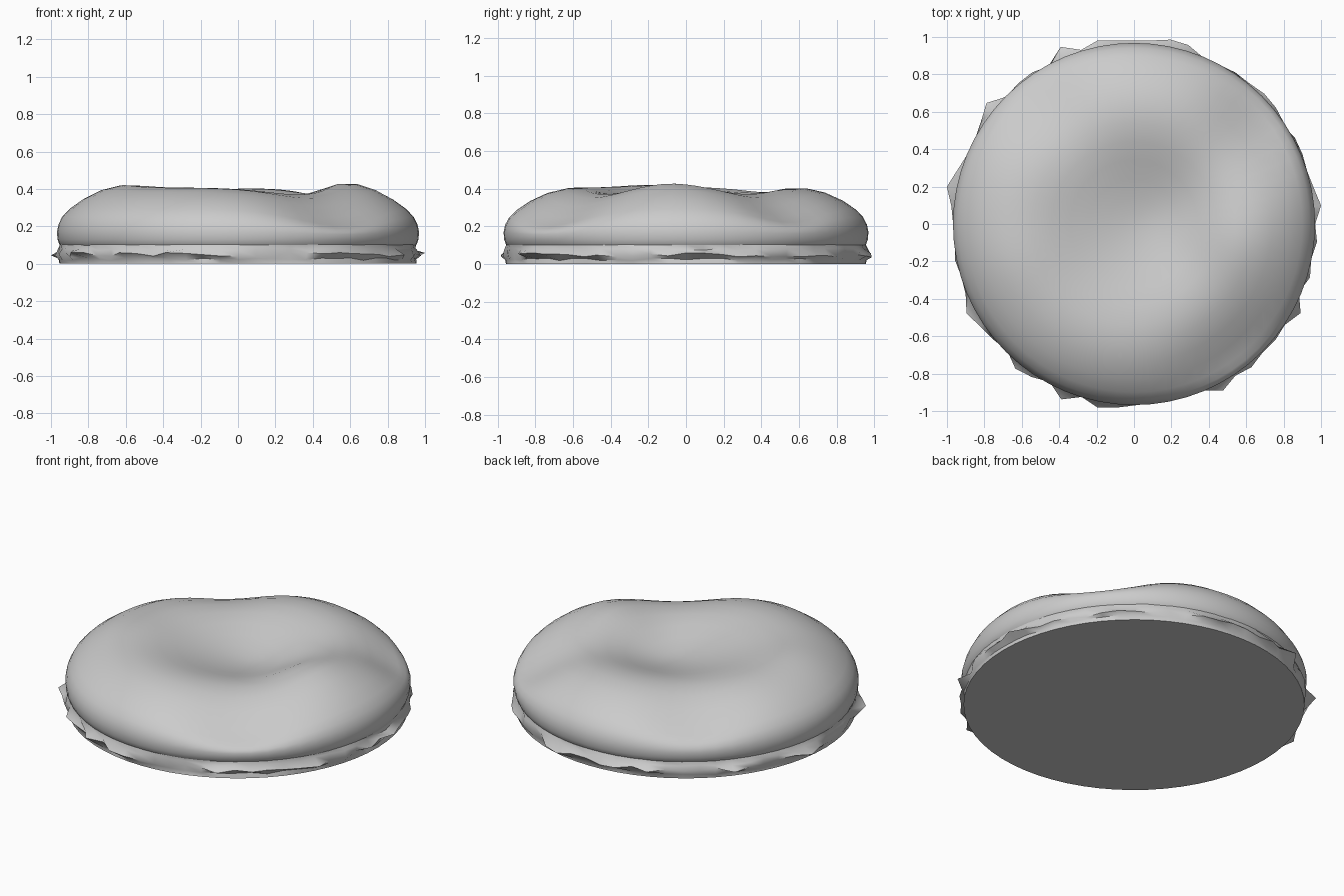
import bpy, bmesh, math, random

old = bpy.data.objects.get("Cube")
if old:
    bpy.data.objects.remove(old, do_unlink=True)

random.seed(4)
SEGMENTS = 64
TURN = math.tau / SEGMENTS

mat = bpy.data.materials.new("pale grey")
mat.use_nodes = True
colour = (0.6, 0.6, 0.6, 1)
mat.diffuse_color = colour
mat.node_tree.nodes["Principled BSDF"].inputs["Base Color"].default_value = colour


def loft(name, rings, cap_last, angle):
    """Skin rings of points, optionally closing the last ring flat."""
    bm = bmesh.new()
    loops = [[bm.verts.new(p) for p in ring] for ring in rings]
    for a, b in zip(loops, loops[1:]):
        for i in range(SEGMENTS):
            j = (i + 1) % SEGMENTS
            bm.faces.new((a[i], a[j], b[j], b[i]))
    if cap_last:
        bm.faces.new(loops[-1])
    bmesh.ops.remove_doubles(bm, verts=bm.verts, dist=0.0005)
    bmesh.ops.recalc_face_normals(bm, faces=bm.faces)
    mesh = bpy.data.meshes.new(name)
    bm.to_mesh(mesh)
    bm.free()
    mesh.materials.append(mat)
    obj = bpy.data.objects.new(name, mesh)
    bpy.context.collection.objects.link(obj)
    bpy.ops.object.select_all(action="DESELECT")
    obj.select_set(True)
    bpy.context.view_layer.objects.active = obj
    bpy.ops.object.shade_smooth_by_angle(angle=math.radians(angle))
    return obj


# Dents (x, y, spread, depth) pressed into the top; negative depth is a bump
DENTS = [(0.56, -0.74, 0.37, 0.1), (0.66, 0.52, 0.28, 0.085),
         (-0.52, 0.66, 0.3, 0.07), (0.55, -0.08, 0.22, -0.035),
         (-0.66, -0.2, 0.22, -0.015), (0.14, 0.03, 0.32, 0.06)]


def dented(r, z, a):
    x, y = r * math.cos(a), r * math.sin(a)
    soft = min(1, max(0, (z - 0.15) / 0.16))
    for dx, dy, spread, depth in DENTS:
        fall = math.exp(-((x - dx) ** 2 + (y - dy) ** 2) / spread ** 2)
        z -= depth * fall * soft
    return x, y, z


# Puffy shell with a sunken middle
SHELL = [(0.948, 0.095), (0.956, 0.105), (0.965, 0.13), (0.968, 0.17),
         (0.96, 0.21), (0.94, 0.25), (0.9, 0.292), (0.83, 0.34),
         (0.74, 0.382), (0.64, 0.406), (0.54, 0.408), (0.44, 0.394),
         (0.34, 0.373), (0.24, 0.355), (0.14, 0.344), (0.06, 0.34),
         (0, 0.339)]
loft("shell", [[dented(r, z, i * TURN) for i in range(SEGMENTS)]
               for r, z in SHELL], False, 80)

# Ragged ruffled foot, with larger tips at chosen angles
TIPS = {6: 1.005, -27: 1.01, -52: 0.99, -63: 1.01, -100: 1, -112: 1.015,
        -127: 1, -152: 1.015, 169: 1.02, 139: 1.02, 111: 1.025, 101: 1,
        81: 1.005, 73: 1, 45: 0.985, 24: 0.975}
tips = {round(math.radians(a) / TURN) % SEGMENTS: r for a, r in TIPS.items()}


def ruffle(r, z, r_jitter, z_jitter, use_tips=False):
    ring = []
    for i in range(SEGMENTS):
        rad = r + random.uniform(-r_jitter, r_jitter)
        if use_tips:
            rad = tips.get(i, rad)
        a = i * TURN
        ring.append((rad * math.cos(a), rad * math.sin(a),
                     z + random.uniform(-z_jitter, z_jitter)))
    return ring


loft("ruffled_foot", [ruffle(0.953, 0.104, 0, 0),
                      ruffle(0.957, 0.078, 0.012, 0.008),
                      ruffle(0.97, 0.048, 0.018, 0.013, True),
                      ruffle(0.955, 0.024, 0.01, 0.007),
                      ruffle(0.955, 0, 0, 0)], True, 55)
